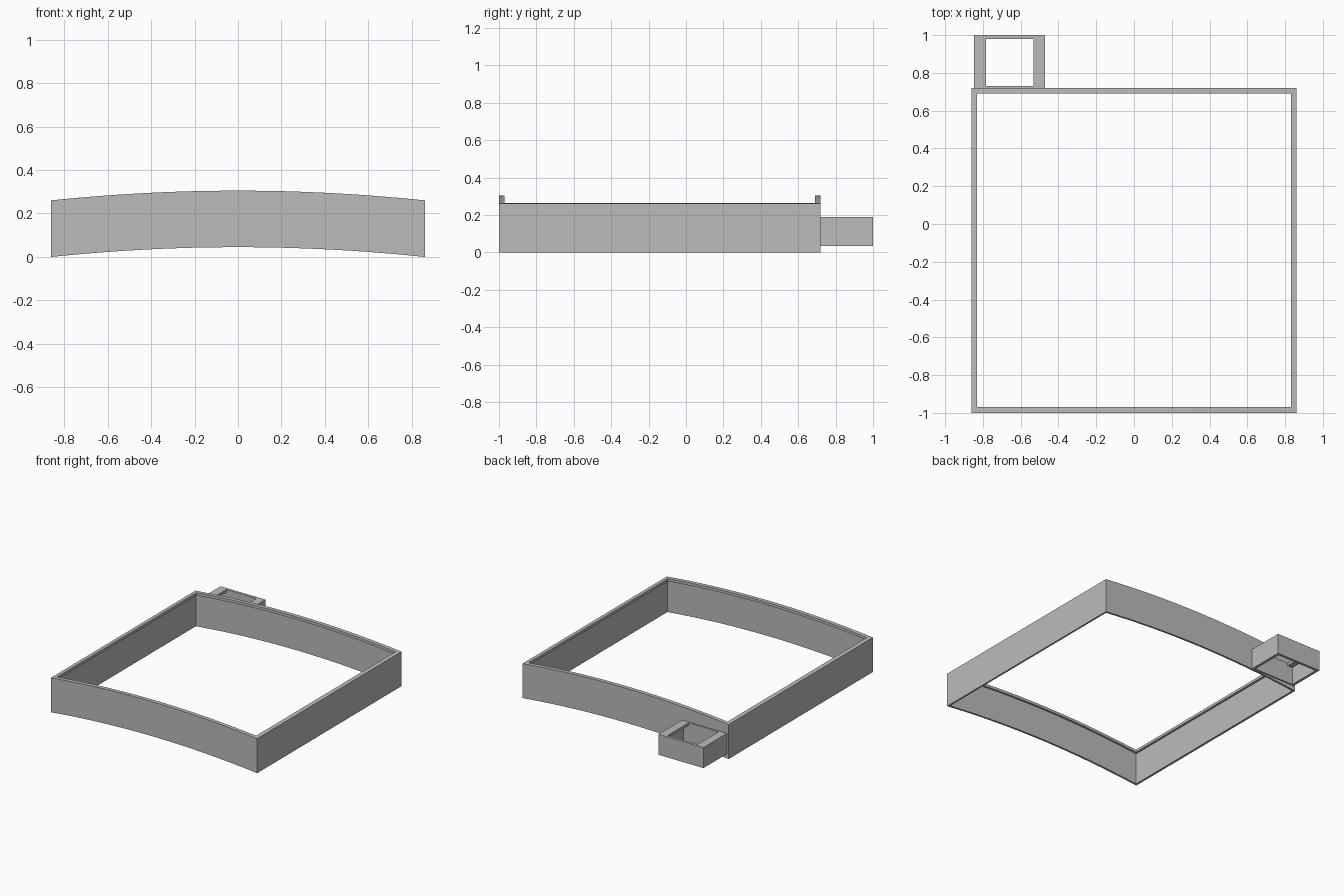
import bpy
import bmesh

if "Cube" in bpy.data.objects:
    bpy.data.objects.remove(bpy.data.objects["Cube"], do_unlink=True)

grey = bpy.data.materials.new("plain_grey")
grey.use_nodes = True
grey.diffuse_color = (0.5, 0.5, 0.5, 1)
grey.node_tree.nodes["Principled BSDF"].inputs["Base Color"].default_value = grey.diffuse_color

HALF = 0.86      # half width of the frame
RISE = 0.045     # height of the arch at the middle


def arch(x):
    return RISE * (1 - (x / HALF) ** 2)


def flat(x):
    return 0


def rim(name, center, half, section, steps, lift):
    """Sweep a closed section of (x inset, y inset, z) round a rectangle."""
    cx, cy = center
    ts = [2 * i / steps - 1 for i in range(steps + 1)]
    stations = [(t, -1) for t in ts] + [(-t, 1) for t in ts]
    bm = bmesh.new()
    loops = []
    for u, v in stations:
        loop = []
        for ix, iy, z in section:
            x = cx + u * (half[0] - ix)
            loop.append(bm.verts.new((x, cy + v * (half[1] - iy), z + lift(x))))
        loops.append(loop)
    n = len(section)
    for a, b in zip(loops, loops[1:] + loops[:1]):
        for i in range(n):
            j = (i + 1) % n
            bm.faces.new((a[i], b[i], b[j], a[j]))
    # Remove slivers where the lip has no width
    bmesh.ops.dissolve_degenerate(bm, dist=1e-5, edges=bm.edges[:])
    bmesh.ops.recalc_face_normals(bm, faces=bm.faces[:])
    mesh = bpy.data.meshes.new(name)
    bm.to_mesh(mesh)
    bm.free()
    mesh.materials.append(grey)
    obj = bpy.data.objects.new(name, mesh)
    bpy.context.collection.objects.link(obj)
    return obj


# Arched square frame: thin wall with an inward lip along the top
wall, lip, top = 0.015, 0.03, 0.26
rim("arched_frame", (0, -0.14), (HALF, HALF),
    [(0, 0, 0), (0, 0, top), (lip, lip, top), (lip, lip, top - 0.02),
     (wall, wall, top - 0.02), (wall, wall, 0)], 16, arch)

# Small open box on the back, with wide lips on its two ends
low, high, side = 0.035, 0.19, 0.02
rim("back_bracket", (-0.658, 0.855), (0.188, 0.145),
    [(0, 0, low), (0, 0, high), (0.063, side, high), (0.063, side, high - 0.02),
     (side, side, high - 0.02), (side, side, low)], 1, flat)
